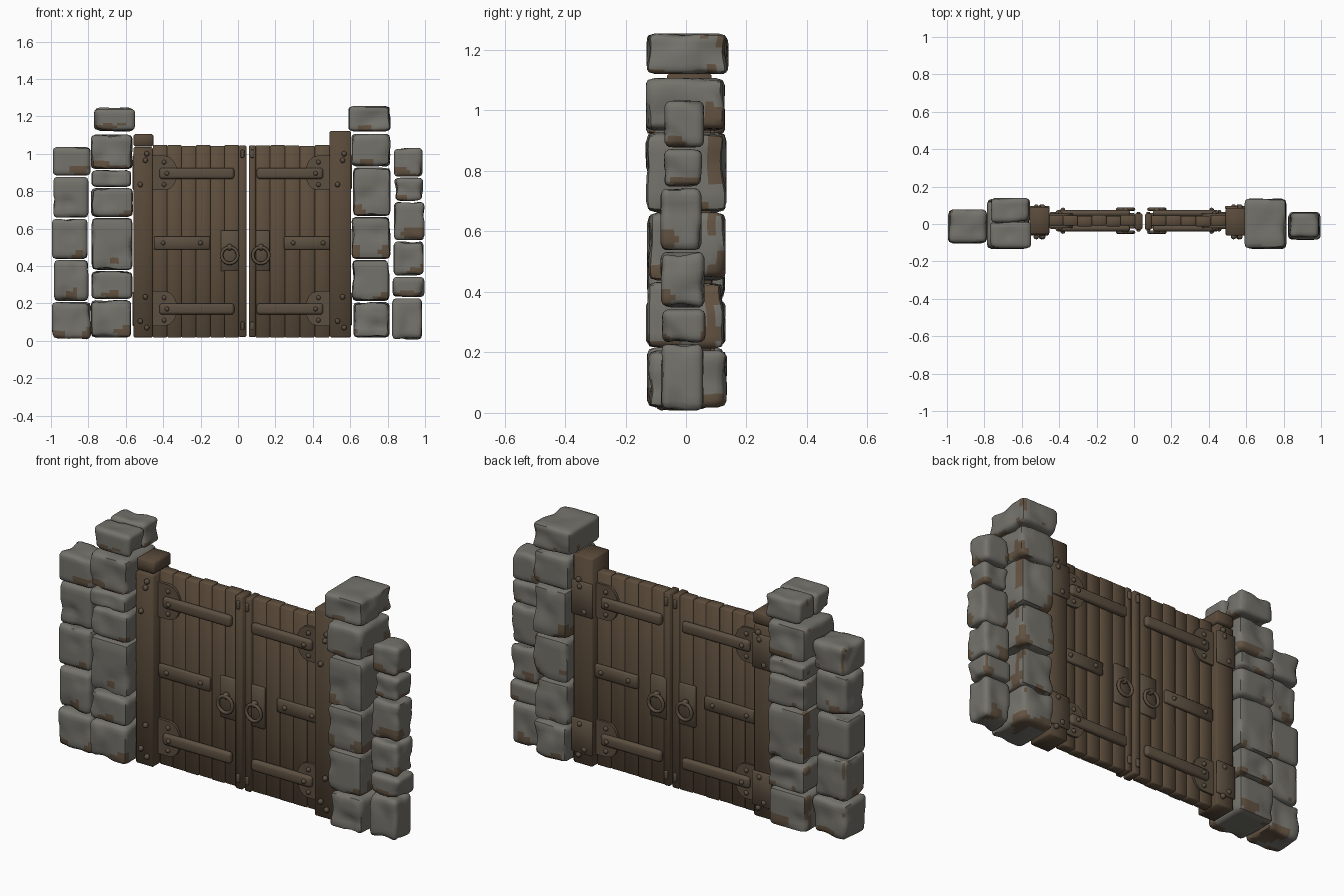
import bpy, bmesh, math, random
from mathutils import Vector, noise

random.seed(4)
default = bpy.data.objects.get("Cube")
if default:
    bpy.data.objects.remove(default, do_unlink=True)


def material(name, r, g, b):
    m = bpy.data.materials.new(name)
    m.use_nodes = True
    m.diffuse_color = (r, g, b, 1)
    m.node_tree.nodes["Principled BSDF"].inputs["Base Color"].default_value = (r, g, b, 1)
    m.roughness = 0.9
    return m


STONE = material("grey stone", 0.175, 0.17, 0.148)
DIRT = material("brown earth", 0.125, 0.087, 0.055)
WOOD = material("plank wood", 0.112, 0.076, 0.046)
BEAM = material("post wood", 0.098, 0.067, 0.041)
IRON = material("aged iron", 0.105, 0.077, 0.051)
made = []


def finish(bm, name, *mats):
    mesh = bpy.data.meshes.new(name)
    bmesh.ops.recalc_face_normals(bm, faces=bm.faces[:])
    bm.to_mesh(mesh)
    bm.free()
    for m in mats:
        mesh.materials.append(m)
    ob = bpy.data.objects.new(name, mesh)
    bpy.context.collection.objects.link(ob)
    made.append(ob)
    return ob


def cube_between(lo, hi):
    bm = bmesh.new()
    bmesh.ops.create_cube(bm, size=1)
    lo, hi = Vector(lo), Vector(hi)
    for v in bm.verts:
        v.co = (lo + hi) / 2 + v.co * (hi - lo)
    return bm


def box(name, x, y, z, mat, bevel=0.004, segments=1):
    bm = cube_between((x[0], y[0], z[0]), (x[1], y[1], z[1]))
    bmesh.ops.bevel(bm, geom=bm.edges[:], offset=bevel, segments=segments,
                    profile=0.5, affect='EDGES', clamp_overlap=True)
    return finish(bm, name, mat)


# Rounded, dented stone with earth showing low down and on the hidden flank
def stone(name, x, y, z, radius=0.022):
    lo, hi = Vector((x[0], y[0], z[0])), Vector((x[1], y[1], z[1]))
    bm = cube_between(lo, hi)
    bmesh.ops.subdivide_edges(bm, edges=bm.edges[:], cuts=8, use_grid_fill=True)
    mid = (lo + hi) / 2
    seed = Vector((random.random(), random.random(), random.random())) * 20
    for v in bm.verts:
        core = Vector([min(max(c, a + radius), b - radius) for c, a, b in zip(v.co, lo, hi)])
        out = v.co - core
        if out.length > 0:
            v.co = core + out.normalized() * radius
        dent = max(0, noise.noise(v.co * 9 + seed)) * 0.028
        v.co -= (v.co - mid).normalized() * dent
    bm.normal_update()
    for f in bm.faces:
        c = f.calc_center_median()
        height = (c.z - lo.z) / (hi.z - lo.z)
        patch = noise.noise(c * 11 + seed)
        low = height < 0.28 and patch > 0.2
        flank = f.normal.x * c.x > 0.3 and c.y > 0.06 and patch > -0.05
        f.material_index = 1 if low or flank else 0
    return finish(bm, name, STONE, DIRT)


def column(name, x, y, levels, wobble):
    for lo, hi in zip(levels, levels[1:]):
        a, b, c, d = [random.uniform(0, wobble) for _ in range(4)]
        stone(name, (x[0] + a, x[1] - b), (y[0] + c, y[1] - d), (lo + 0.003, hi - 0.003))


# Stone pillars
column("right_outer_stone", (-1, -0.785), (-0.11, 0.08), (0.005, 0.21, 0.435, 0.655, 0.88, 1.04), 0.02)
column("right_inner_stone", (-0.79, -0.56), (-0.135, 0.135), (0.015, 0.22, 0.375, 0.66, 0.82, 0.915, 1.105), 0.012)
column("left_inner_stone", (0.605, 0.82), (-0.135, 0.135), (0.015, 0.21, 0.435, 0.665, 0.93, 1.11), 0.012)
column("left_outer_stone", (0.82, 1), (-0.085, 0.065), (0.005, 0.23, 0.345, 0.535, 0.745, 0.875, 1.035), 0.015)

# Capstones: one split, one whole
stone("right_cap_front", (-0.77, -0.55), (-0.13, 0.012), (1.125, 1.24))
stone("right_cap_back", (-0.765, -0.555), (0.008, 0.14), (1.12, 1.247))
stone("left_cap", (0.59, 0.815), (-0.13, 0.135), (1.12, 1.255))

# Door planes
FRONT, BACK = -0.01, 0.045


def bolt(name, x, y, z, r=0.014):
    bm = bmesh.new()
    bmesh.ops.create_uvsphere(bm, u_segments=10, v_segments=6, radius=r)
    for v in bm.verts:
        v.co = Vector((x, y, z)) + v.co * 0.9
    finish(bm, name, IRON)


# Flat plate whose end toward the door centre is rounded
def d_plate(name, x_post, x_tip, z0, z1, y0, y1):
    bm = bmesh.new()
    half, mid = (z1 - z0) / 2, (z0 + z1) / 2
    pts = [(x_post, z0), (x_post, z1)]
    for i in range(9):
        t = math.pi * (0.5 - i / 8)
        pts.append((x_post + (x_tip - x_post) * (0.5 + 0.5 * math.cos(t)), mid + half * math.sin(t)))
    face = bm.faces.new([bm.verts.new((x, y0, z)) for x, z in pts])
    ext = bmesh.ops.extrude_face_region(bm, geom=[face])
    for v in ext["geom"]:
        if isinstance(v, bmesh.types.BMVert):
            v.co.y = y1
    finish(bm, name, IRON)


def span(a, b):
    return (min(a, b), max(a, b))


def off(face, side, depth):
    return span(face - side * 0.004, face + side * depth)


def ring(name, x, y, z):
    bpy.ops.mesh.primitive_torus_add(location=(x, y, z), rotation=(math.pi / 2, 0, 0),
                                     major_radius=0.043, minor_radius=0.009,
                                     major_segments=24, minor_segments=8)
    ob = bpy.context.object
    ob.name = name
    ob.data.materials.append(IRON)
    made.append(ob)


# One door leaf: the outer edge is at its post, the inner edge at the gap
def leaf(name, outer, inner, planks, strip, strap_tip, mid_bar, handle):
    s = 1 if inner > outer else -1
    step = (inner - outer) / planks
    for i in range(planks):
        a = outer + i * step
        shift = random.uniform(-0.003, 0.003)
        box(name + "_plank", span(a, a + step), (FRONT + shift, BACK + shift),
            (0.018, 1.045 + shift), WOOD)
    box(name + "_edge_strip", strip, (-0.03, 0.055), (0.02, 1.045), BEAM, 0.006)
    strip_mid = sum(strip) / 2
    for side, face in ((-1, FRONT), (1, BACK)):
        edge = -0.03 if side < 0 else 0.055
        for z in (0.08, 1.0):
            box(name + "_strip_clasp", (strip_mid - 0.01, strip_mid + 0.01), off(edge, side, 0.01),
                (z - 0.022, z + 0.022), IRON, 0.005, 2)
        # Strap hinges with their end plates
        for z in (0.17, 0.895):
            box(name + "_hinge_strap", span(outer + s * 0.035, strap_tip), off(face, side, 0.03),
                (z - 0.03, z + 0.03), IRON, 0.016, 3)
            d_plate(name + "_hinge_plate", outer, outer + s * 0.13, z - 0.09, z + 0.095,
                    face - side * 0.003, face + side * 0.012)
            for dx, dz in ((0.075, 0), (0.06, 0.06), (0.06, -0.06)):
                y = face + side * (0.03 if dz == 0 else 0.012)
                bolt(name + "_hinge_bolt", outer + s * dx, y, z + dz)
        # Middle bar
        box(name + "_middle_bar", mid_bar, off(face, side, 0.018), (0.488, 0.558), IRON, 0.005)
        for x in (mid_bar[0] + 0.05, mid_bar[1] - 0.05):
            bolt(name + "_bar_bolt", x, face + side * 0.018, 0.523)
        # Ring handle
        box(name + "_handle_plate", (handle - 0.047, handle + 0.047), off(face, side, 0.014),
            (0.372, 0.59), IRON)
        bolt(name + "_handle_knob", handle, face + side * 0.026, 0.5, 0.02)
        ring(name + "_handle_ring", handle, face + side * 0.034, 0.457)


leaf("right_leaf", -0.455, 0.005, 6, (0.003, 0.045), -0.02, (-0.45, -0.15), -0.045)
leaf("left_leaf", 0.49, 0.092, 5, (0.058, 0.095), 0.10, (0.245, 0.505), 0.122)


# Door posts with iron bands and bolts
def post(name, x, top):
    box(name, x, (-0.062, 0.085), (0.018, top), BEAM, 0.007)
    mid = sum(x) / 2
    for side, face in ((-1, -0.062), (1, 0.085)):
        for z in (0.17, 0.9):
            if side > 0:
                box(name + "_band", (x[0] - 0.004, x[1] + 0.004), off(face, side, 0.01),
                    (z - 0.09, z + 0.09), IRON)
            for dx, dz in ((0.012, 0.065), (-0.015, -0.065), (0.02, -0.1 if z < 0.5 else 0.1)):
                bolt(name + "_bolt", mid + dx, face + side * 0.006, z + dz, 0.016)


post("right_post", (-0.56, -0.455), 1.035)
box("right_post_head", (-0.558, -0.453), (-0.055, 0.09), (1.04, 1.105), BEAM, 0.008)
post("left_post", (0.49, 0.605), 1.122)

# Smooth shading with hard corners kept
bpy.ops.object.select_all(action='DESELECT')
for ob in made:
    ob.select_set(True)
bpy.context.view_layer.objects.active = made[0]
bpy.ops.object.shade_smooth_by_angle(angle=math.radians(50))
